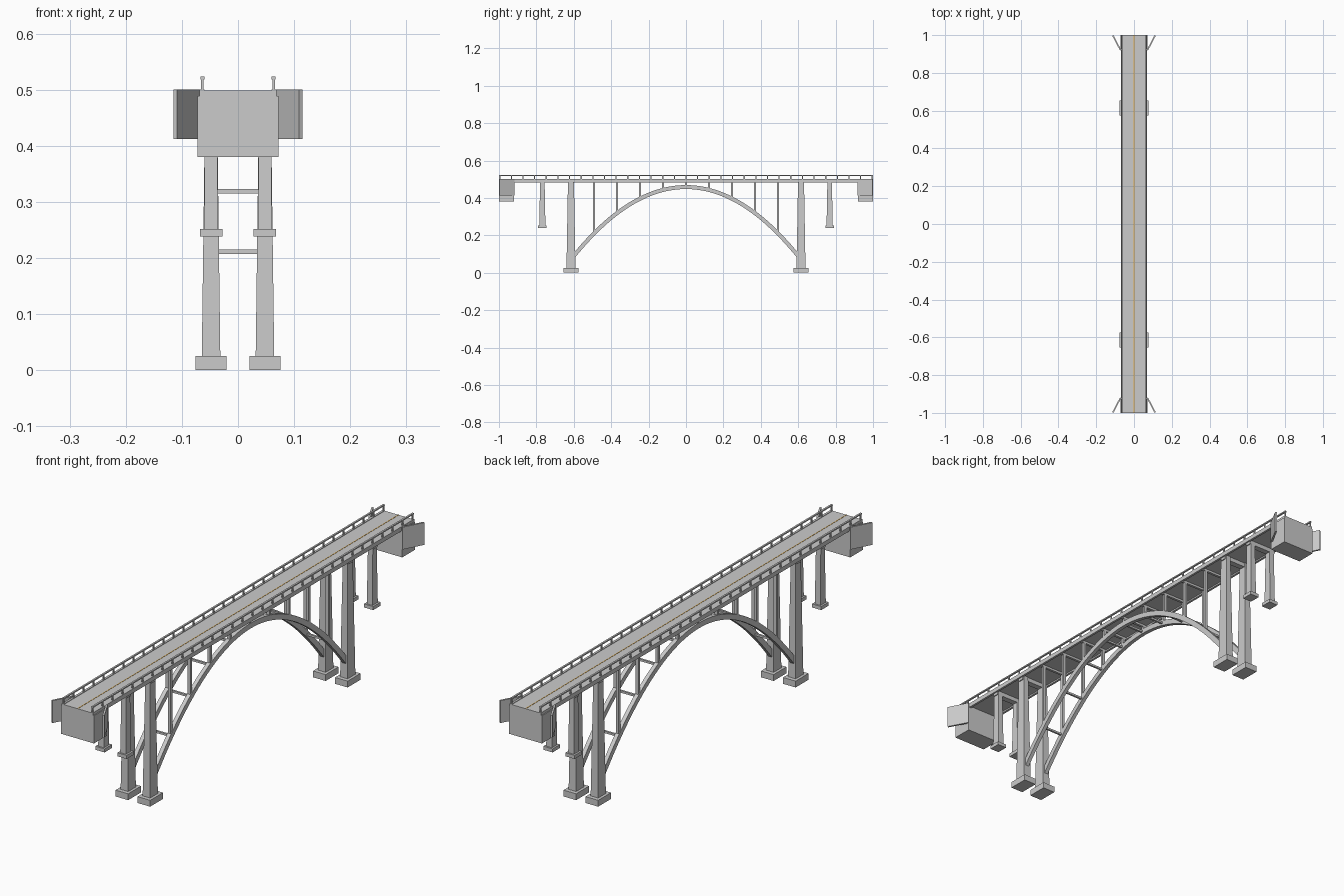
import bpy, bmesh
from mathutils import Vector

if "Cube" in bpy.data.objects:
    bpy.data.objects.remove(bpy.data.objects["Cube"])

X = 0.048                      # column and rib offset from the centre line
def arch_z(y):
    return 0.458 - 1.025 * y * y

def mesh_obj(name, bm):
    bmesh.ops.recalc_face_normals(bm, faces=bm.faces)
    me = bpy.data.meshes.new(name)
    bm.to_mesh(me)
    bm.free()
    ob = bpy.data.objects.new(name, me)
    bpy.context.collection.objects.link(ob)
    return ob

def loft(bm, rings):
    """Closed skin through a list of equal rings of points."""
    vs = [[bm.verts.new(p) for p in r] for r in rings]
    n = len(vs[0])
    for a, b in zip(vs, vs[1:]):
        for i in range(n):
            bm.faces.new((a[i], a[(i + 1) % n], b[(i + 1) % n], b[i]))
    bm.faces.new(vs[0])
    bm.faces.new(vs[-1])

def taper(bm, x, y, z0, z1, bot, top):
    """Tapered block, bot/top = (x size, y size)."""
    loft(bm, [[(x + sx * w / 2, y + sy * d / 2, z)
               for sx, sy in ((-1, -1), (1, -1), (1, 1), (-1, 1))]
              for z, (w, d) in ((z0, bot), (z1, top))])

def box(bm, x0, x1, y0, y1, z0, z1):
    s = (x1 - x0, y1 - y0)
    taper(bm, (x0 + x1) / 2, (y0 + y1) / 2, z0, z1, s, s)

# deck slab
bm = bmesh.new()
box(bm, -0.066, 0.066, -1, 1, 0.489, 0.498)
mesh_obj("deck", bm)

# edge beams, under and beside the slab
bm = bmesh.new()
for s in (-1, 1):
    box(bm, s * 0.064 - 0.0045, s * 0.064 + 0.0045, -1, 1, 0.483, 0.5)
mesh_obj("edge_beams", bm)

# centre line
bm = bmesh.new()
box(bm, -0.0015, 0.0015, -1, 1, 0.4975, 0.4988)
line = mesh_obj("centre_line", bm)
mat = bpy.data.materials.new("line_orange")
mat.diffuse_color = (0.8, 0.45, 0.08, 1)
mat.use_nodes = True
mat.node_tree.nodes["Principled BSDF"].inputs["Base Color"].default_value = mat.diffuse_color
line.data.materials.append(mat)

# railings
bm = bmesh.new()
posts = 32
for s in (-1, 1):
    x = s * 0.0635
    box(bm, x - 0.0035, x + 0.0035, -1, 1, 0.518, 0.523)
    for i in range(posts + 1):
        y = -0.996 + 1.992 * i / posts
        box(bm, x - 0.002, x + 0.002, y - 0.003, y + 0.003, 0.499, 0.519)
mesh_obj("railings", bm)

# main and approach piers with footings and caps
spans = (("main", 0.615, 0.0, 0.025, (0.033, 0.048), (0.021, 0.032), (0.055, 0.08)),
         ("approach", 0.768, 0.238, 0.252, (0.025, 0.033), (0.021, 0.024), (0.04, 0.046)))
for name, py, z0, z1, bot, top, foot in spans:
    cols, feet, caps = bmesh.new(), bmesh.new(), bmesh.new()
    for sy in (-1, 1):
        y = sy * py
        for x in (-X, X):
            taper(cols, x, y, z1, 0.488, bot, top)
            taper(feet, x, y, z0, z1, foot, foot)
        box(caps, -0.0625, 0.0625, y - 0.012, y + 0.012, 0.472, 0.49)
    mesh_obj(name + "_pier_columns", cols)
    mesh_obj(name + "_pier_footings", feet)
    mesh_obj(name + "_pier_caps", caps)

# arch ribs
bm = bmesh.new()
N = 48
for x in (-X, X):
    rings = []
    for i in range(N + 1):
        y = -0.61 + 1.22 * i / N
        c = Vector((x, y, arch_z(y)))
        nrm = Vector((0, 2.05 * y, 1)).normalized() * 0.0105
        dx = Vector((0.008, 0, 0))
        rings.append([c - dx - nrm, c + dx - nrm, c + dx + nrm, c - dx + nrm])
    loft(bm, rings)
ribs = mesh_obj("arch_ribs", bm)

# spandrel columns, rib struts and floor beams
cols, struts, beams = bmesh.new(), bmesh.new(), bmesh.new()
for i in range(-4, 5):
    y = i * 0.1228
    z = arch_z(y)
    for x in (-X, X):
        box(cols, x - 0.006, x + 0.006, y - 0.005, y + 0.005, z, 0.488)
    box(struts, -X, X, y - 0.004, y + 0.004, z - 0.004, z + 0.004)
    box(beams, -0.0625, 0.0625, y - 0.005, y + 0.005, 0.48, 0.49)
mesh_obj("spandrel_columns", cols)
mesh_obj("rib_struts", struts)
mesh_obj("floor_beams", beams)

# abutments and splayed wing walls
ab, wings = bmesh.new(), bmesh.new()
for sy in (-1, 1):
    box(ab, -0.072, 0.072, sy * 0.96 - 0.04, sy * 0.96 + 0.04, 0.38, 0.489)
    for sx in (-1, 1):
        plan = ((0.068, 0.922), (0.074, 0.918), (0.115, 0.996), (0.109, 1.0))
        loft(wings, [[(sx * px, sy * py, z) for px, py in plan] for z in (0.412, 0.5)])
mesh_obj("abutments", ab)
mesh_obj("wing_walls", wings)

# smooth the curved ribs, keep block edges crisp
bpy.context.view_layer.objects.active = ribs
ribs.select_set(True)
bpy.ops.object.shade_smooth_by_angle(angle=0.6)
